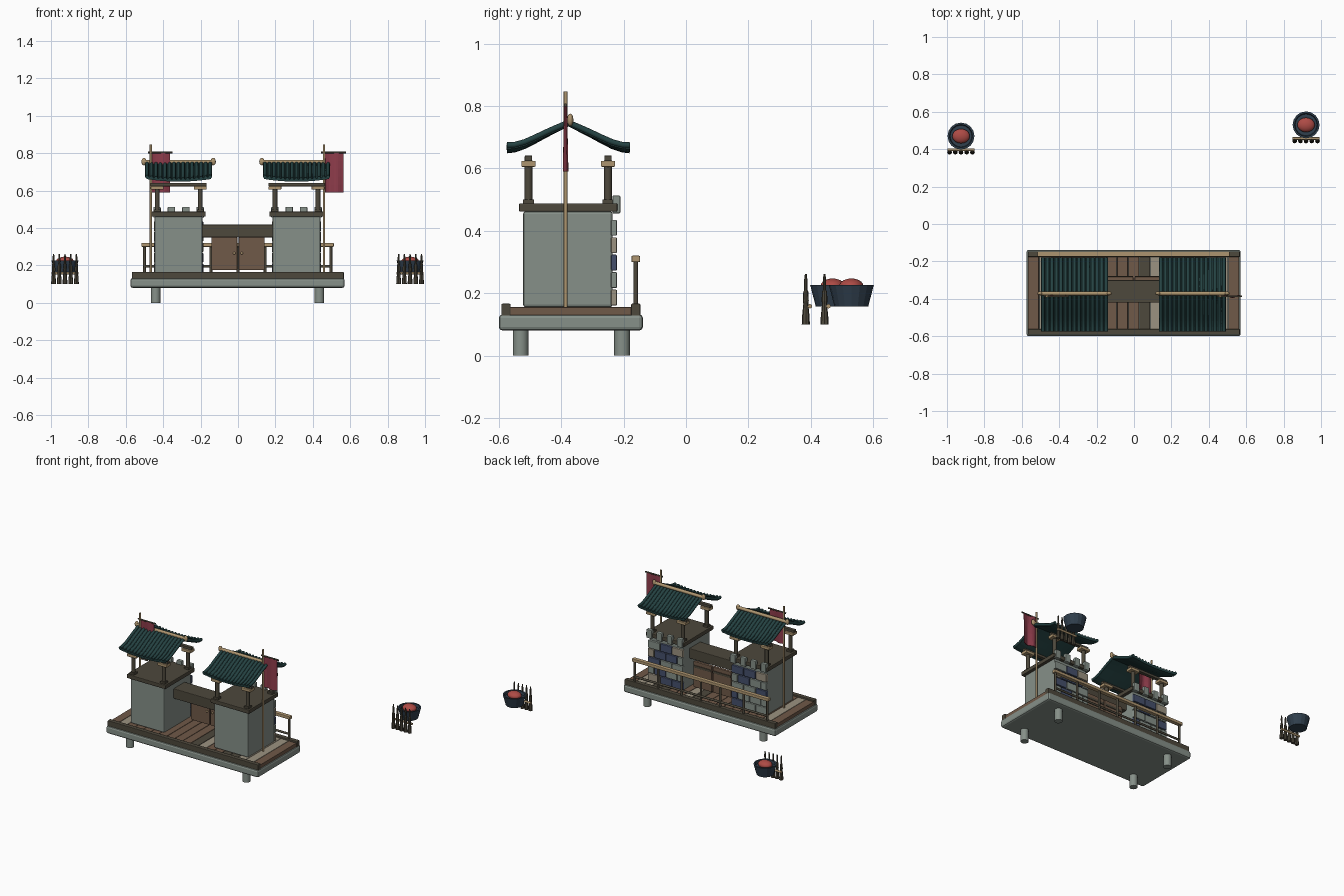
import bpy, math, random

if "Cube" in bpy.data.objects:
    bpy.data.objects.remove(bpy.data.objects["Cube"])
random.seed(4)

COL = dict(stone=(.24, .28, .25), dark=(.075, .065, .045), tan=(.42, .30, .16), brown=(.16, .10, .065),
           pale=(.33, .29, .22), teal=(.018, .055, .055), red=(.27, .045, .07), basket=(.03, .05, .075),
           blue=(.06, .08, .15), food=(.42, .07, .06))
MATS = {}
for n, c in COL.items():
    MATS[n] = bpy.data.materials.new(n)
    MATS[n].diffuse_color = (*c, 1)


def finish(o, name, mat, smooth=False):
    o.name = name
    o.data.materials.append(MATS[mat])
    if smooth:
        bpy.ops.object.shade_smooth_by_angle(angle=math.radians(40))
    return o


def box(name, mat, x, y, z, bevel=.004):
    """Box from (min, max) ranges with small rounded edges."""
    r = (x, y, z)
    bpy.ops.mesh.primitive_cube_add(size=1, location=[(a + b) / 2 for a, b in r])
    o = bpy.context.object
    o.scale = [b - a for a, b in r]
    bpy.ops.object.transform_apply(location=False, rotation=False)
    if bevel:
        m = o.modifiers.new("bevel", 'BEVEL')
        m.width, m.segments = bevel, 2
    return finish(o, name, mat)


def rod(name, mat, r, x, y, z0, z1, r2=None, n=12):
    bpy.ops.mesh.primitive_cone_add(vertices=n, radius1=r, radius2=r if r2 is None else r2,
                                    depth=z1 - z0, location=(x, y, (z0 + z1) / 2))
    return finish(bpy.context.object, name, mat, True)


def bar(name, mat, r, x0, x1, y, z):
    bpy.ops.mesh.primitive_cylinder_add(vertices=12, radius=r, depth=x1 - x0,
                                        location=((x0 + x1) / 2, y, z), rotation=(0, math.pi / 2, 0))
    return finish(bpy.context.object, name, mat, True)


def ball(name, mat, loc, s):
    bpy.ops.mesh.primitive_uv_sphere_add(segments=16, ring_count=10, radius=1, location=loc)
    bpy.context.object.scale = s
    return finish(bpy.context.object, name, mat, True)


def mesh(name, mat, verts, faces):
    me = bpy.data.meshes.new(name)
    me.from_pydata(verts, [], faces)
    o = bpy.data.objects.new(name, me)
    bpy.context.collection.objects.link(o)
    return finish(o, name, mat)


def sheet(name, mat, rows, thick):
    """Solid sheet through rows of points."""
    w = len(rows[0])
    faces = [(i * w + j, i * w + j + 1, (i + 1) * w + j + 1, (i + 1) * w + j)
             for i in range(len(rows) - 1) for j in range(w - 1)]
    o = mesh(name, mat, [p for r in rows for p in r], faces)
    m = o.modifiers.new("solid", 'SOLIDIFY')
    m.thickness, m.offset = thick, 0
    return o


def turned(name, mat, prof, x, y, n=12):
    """Lathe a (radius, z) profile."""
    v = [(x + r * math.cos(2 * math.pi * k / n), y + r * math.sin(2 * math.pi * k / n), z)
         for r, z in prof for k in range(n)]
    f = [(i * n + k, i * n + (k + 1) % n, (i + 1) * n + (k + 1) % n, (i + 1) * n + k)
         for i in range(len(prof) - 1) for k in range(n)]
    f += [tuple(range(n))[::-1], tuple(range((len(prof) - 1) * n, len(prof) * n))]
    return mesh(name, mat, v, f)


# platform: slab, feet, deck planks and edge beams
box("base_slab", "stone", (-.575, .57), (-.60, -.138), (.08, .132), .012)
for x in (-.44, .435):
    for y in (-.53, -.205):
        rod("foot", "stone", .025, x, y, 0, .085, n=16)
for i in range(19):
    x = -.566 + i * .0595
    box("deck_plank", random.choice(("brown", "brown", "pale", "brown", "dark")),
        (x, x + .057), (-.57, -.165), (.128, .155), .002)
for y in (-.577, -.161):
    box("edge_beam", "dark", (-.568, .566), (y - .015, y + .015), (.125, .166))

# gate: lintel and two doors
box("gate_lintel", "dark", (-.195, .19), (-.42, -.30), (.35, .418))
for s in (-1, 1):
    box("gate_door", "brown", sorted((s * .004, s * .142)), (-.302, -.282), (.175, .35), .003)
    ball("door_knob", "tan", (s * .02, -.305, .265), (.007,) * 3)
    box("door_batten", "dark", sorted((s * .006, s * .14)), (-.284, -.278), (.31, .325), .001)

# roof profile: distance from ridge, height
PROF = [(.197, .660), (.172, .663), (.14, .674), (.105, .692), (.07, .711), (.035, .729), (0, .746)]
RY = -.377


def roof_point(u, half, k, cx, s):
    d, z = PROF[k]
    return (cx + u * half, RY + s * d, z + .014 * u * u * (d / .197) - .006)


def tower(cx, pole_x, fdir):
    # stone body with wooden cap
    box("tower_body", "stone", (cx - .128, cx + .128), (-.522, -.235), (.155, .462), .008)
    box("tower_cap", "dark", (cx - .145, cx + .145), (-.535, -.22), (.461, .488))
    # brick facing and merlons on the back
    for row in range(5):
        z = .16 + row * .056
        edges = [-.134, -.05, .04, .134] if row % 2 == 0 else [-.134, -.09, -.005, .085, .134]
        for a, b in zip(edges, edges[1:]):
            box("wall_brick", random.choice(("stone", "blue", "stone", "pale", "blue")),
                (cx + a + .002, cx + b - .002), (-.24, -.221), (z, z + .051), .004)
    for k in range(4):
        x = cx - .1155 + k * .077
        box("merlon", "stone", (x - .02, x + .02), (-.236, -.21), (.455, .513), .005)
    # roof posts, capitals and beams
    for y in (-.505, -.25):
        for s in (-1, 1):
            x = cx + s * .115
            rod("roof_post", "dark", .0125, x, y, .486, .625)
            box("post_collar", "dark", (x - .018, x + .018), (y - .018, y + .018), (.486, .50), .002)
            box("post_capital", "tan", (x - .034, x + .034), (y - .023, y + .023), (.605, .624), .003)
        box("roof_beam", "dark", (cx - .15, cx + .15), (y - .012, y + .012), (.623, .641), .003)
    # curved roof sheet with tile rolls
    half = .172
    us = [-1 + i / 5 for i in range(11)]
    rows = [[roof_point(u, half, k, cx, -1) for u in us] for k in range(7)]
    rows += [[roof_point(u, half, k, cx, 1) for u in us] for k in range(5, -1, -1)]
    sheet("roof_sheet", "teal", rows, .012)
    cu = bpy.data.curves.new("roof_tile_rolls", 'CURVE')
    cu.dimensions = '3D'
    cu.bevel_depth, cu.bevel_resolution, cu.use_fill_caps = .0095, 2, True
    for i in range(15):
        for s in (-1, 1):
            sp = cu.splines.new('POLY')
            sp.points.add(6)
            for k in range(7):
                p = roof_point(-1 + i / 7, half - .003, k, cx, s)
                sp.points[k].co = (p[0], p[1], p[2] + .006, 1)
    o = bpy.data.objects.new("roof_tile_rolls", cu)
    bpy.context.collection.objects.link(o)
    cu.materials.append(MATS["teal"])
    # ridge pole with end knobs
    bar("ridge_pole", "tan", .011, cx - .185, cx + .185, RY + .006, .754)
    for s in (-1, 1):
        ball("ridge_knob", "tan", (cx + s * .185, RY + .006, .755), (.014, .01, .02))
    # flag pole and waving flag
    rod("flag_pole", "tan", .006, pole_x, -.386, .155, .846)
    bar("flag_crossbar", "dark", .005, pole_x - .015, pole_x + .117, -.386, .803)
    frows = [[(pole_x + .006 + .097 * i / 10, -.386 + .007 * math.sin(i * .75) * (.4 + j / 8),
               .802 - .212 * j / 5) for i in range(11)] for j in range(6)]
    sheet("flag_cloth", "red", frows, .004)


tower(-.3175, -.466, 1)
tower(.3125, .46, 1)

# back railing
box("hand_rail", "tan", (-.516, .512), (-.175, -.147), (.299, .32))
bar("lower_rail", "dark", .007, -.505, .50, -.161, .195)
for x in (-.50, -.322, -.145, 0, .145, .322, .497):
    rod("rail_post", "dark", .0075, x, -.161, .164, .302)

# food baskets, each with a rack of turned pickets
for cx, cy in ((-.925, .47), (.92, .53)):
    turned("basket", "basket", [(.054, .157), (.072, .226), (.062, .226), (.058, .208)], cx, cy, 16)
    ball("basket_food", "food", (cx, cy, .222), (.047, .039, .025))
    bar("rack_bar", "tan", .007, cx - .072, cx + .072, cy - .073, .158)
    for i in range(5):
        turned("rack_picket", "dark", [(.013, .10), (.012, .125), (.008, .165), (.0095, .175), (.008, .205),
                                       (.005, .21), (.0055, .24), (.003, .262)],
               cx + (i - 2) * .0305, cy - .086, 8)

for m in bpy.data.materials:
    if m.users and not m.is_grease_pencil:
        m.use_nodes = True
        m.node_tree.nodes["Principled BSDF"].inputs["Base Color"].default_value = m.diffuse_color
